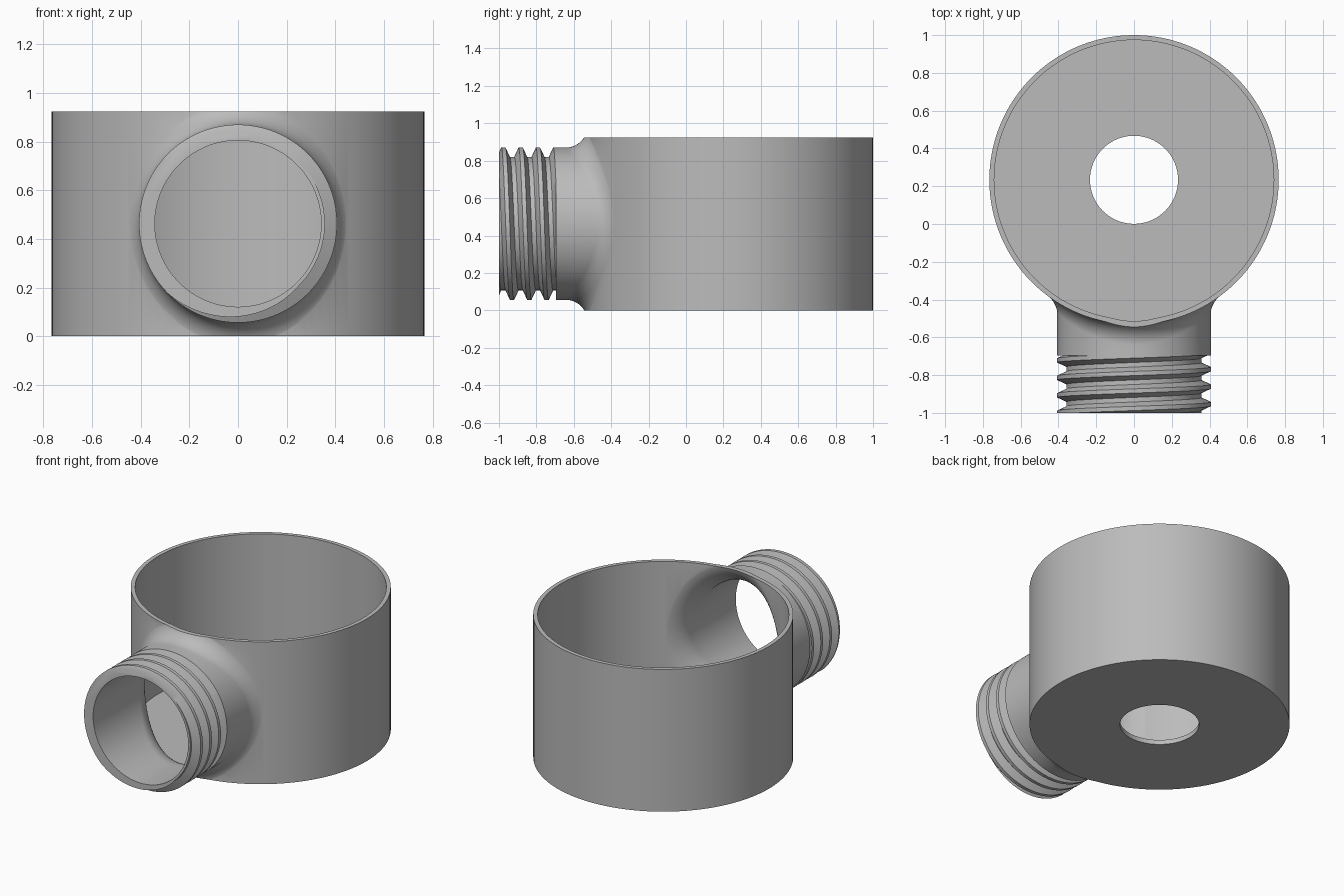
import bpy, bmesh
from math import sin, cos, pi, sqrt

old = bpy.data.objects.get("Cube")
if old:
    bpy.data.objects.remove(old, do_unlink=True)

# Main dimensions
CY, CZ, HEIGHT, FLOOR = 0.234, 0.463, 0.925, 0.03
R_OUT, R_IN, R_DRAIN = 0.766, 0.74, 0.233
PIPE_R, BORE_R, ROOT_R = 0.407, 0.342, 0.357
THREAD_START, TIP, PITCH = -0.695, -1.0, 0.0925
SEG = 128

grey = bpy.data.materials.new("plain grey")
grey.use_nodes = True
grey.diffuse_color = (0.5, 0.5, 0.5, 1)
grey.node_tree.nodes["Principled BSDF"].inputs["Base Color"].default_value = grey.diffuse_color


def finish(name, bm):
    bmesh.ops.recalc_face_normals(bm, faces=bm.faces)
    mesh = bpy.data.meshes.new(name)
    bm.to_mesh(mesh)
    bm.free()
    mesh.materials.append(grey)
    obj = bpy.data.objects.new(name, mesh)
    bpy.context.collection.objects.link(obj)
    return obj


def loft(name, columns):
    """Closed solid from columns of points placed around the pipe axis."""
    bm = bmesh.new()
    grid = [[bm.verts.new(p) for p in col] for col in columns]
    for a, b in zip(grid, grid[1:]):
        for j in range(len(a) - 1):
            bm.faces.new((a[j], a[j + 1], b[j + 1], b[j]))
    bmesh.ops.remove_doubles(bm, verts=bm.verts, dist=1e-5)
    bmesh.ops.holes_fill(bm, edges=[e for e in bm.edges if e.is_boundary], sides=0)
    return finish(name, bm)


def around(r, angle, y):
    return (r * cos(angle), y, CZ + r * sin(angle))


def upright(name, radius, low, high):
    bm = bmesh.new()
    bmesh.ops.create_cone(bm, cap_ends=True, segments=SEG, radius1=radius,
                          radius2=radius, depth=high - low)
    bmesh.ops.translate(bm, verts=bm.verts, vec=(0, CY, (low + high) / 2))
    return finish(name, bm)


def slab(name, low, high):
    bm = bmesh.new()
    bmesh.ops.create_cube(bm, size=1)
    bmesh.ops.scale(bm, verts=bm.verts, vec=(4, 4, high - low))
    bmesh.ops.translate(bm, verts=bm.verts, vec=(0, 0, (low + high) / 2))
    return finish(name, bm)


def flared_pipe(name, r, wall_r, tip, top_blend, side_blend):
    """Pipe that spreads in a rounded fillet onto an upright round wall."""
    def wall(x):
        return CY - sqrt(wall_r ** 2 - x ** 2)
    columns = []
    for i in range(SEG + 1):
        t = 2 * pi * i / SEG
        blend = side_blend + (top_blend - side_blend) * sin(t) ** 2
        y0 = wall(r * cos(t))
        y1 = wall((r + blend) * cos(t)) + 0.004
        col = [around(r, t, tip)]
        for k in range(13):
            s = pi / 2 * k / 12
            out = 1 - cos(s)
            col.append(around(r + blend * out, t, y0 - blend * (1 - sin(s)) + (y1 - y0) * out))
        col.append(around(r + blend, t, CY - 0.2))
        columns.append(col)
    return loft(name, columns)


def threaded_end(name):
    """Helical groove wound round the pipe end."""
    def groove_y(t):
        return -0.907 - PITCH * t / (2 * pi)

    def radius(y, t):
        u = (y - groove_y(t)) / PITCH
        u = abs(u - round(u))
        return ROOT_R + (PIPE_R - ROOT_R) * min(max((u - 0.13) / 0.25, 0), 1)
    columns = []
    for i in range(SEG + 1):
        t = 2 * pi * i / SEG
        col = [around(0.35, t, -0.62)]
        for turn in range(5, -4, -1):
            for u in (0.38, 0.13, -0.13, -0.38):
                y = min(max(groove_y(t) + (turn + u) * PITCH, TIP), THREAD_START)
                col.append(around(radius(y, t), t, y))
        columns.append(col)
    return loft(name, columns)


def combine(target, tool, operation):
    mod = target.modifiers.new(operation.lower(), 'BOOLEAN')
    mod.operation, mod.solver, mod.object = operation, 'EXACT', tool
    bpy.context.view_layer.update()
    graph = bpy.context.evaluated_depsgraph_get()
    mesh = bpy.data.meshes.new_from_object(target.evaluated_get(graph))
    target.modifiers.clear()
    target.data = mesh
    bpy.data.objects.remove(tool, do_unlink=True)


# Cup with filleted outlet, trimmed flat at top and bottom
body = upright("threaded_cup", R_OUT, -0.3, 1.3)
combine(body, flared_pipe("outlet", PIPE_R, R_OUT, THREAD_START, 0.11, 0.055), 'UNION')
combine(body, slab("trim", 0, HEIGHT), 'INTERSECT')
combine(body, threaded_end("outlet_thread"), 'UNION')

# Hollow interior with flared bore, and the drain hole
cavity = upright("cavity", R_IN, -0.3, 1.3)
combine(cavity, flared_pipe("bore", BORE_R, R_IN, -1.2, 0.18, 0.1), 'UNION')
combine(cavity, slab("floor_trim", FLOOR, 1.2), 'INTERSECT')
combine(body, cavity, 'DIFFERENCE')
combine(body, upright("drain", R_DRAIN, -0.2, 0.2), 'DIFFERENCE')

# Smooth curved walls, crisp rims and thread edges
body.data.materials.clear()
body.data.materials.append(grey)
for p in body.data.polygons:
    p.material_index = 0
bpy.ops.object.select_all(action='DESELECT')
body.select_set(True)
bpy.context.view_layer.objects.active = body
bpy.ops.object.shade_smooth_by_angle(angle=0.5)
